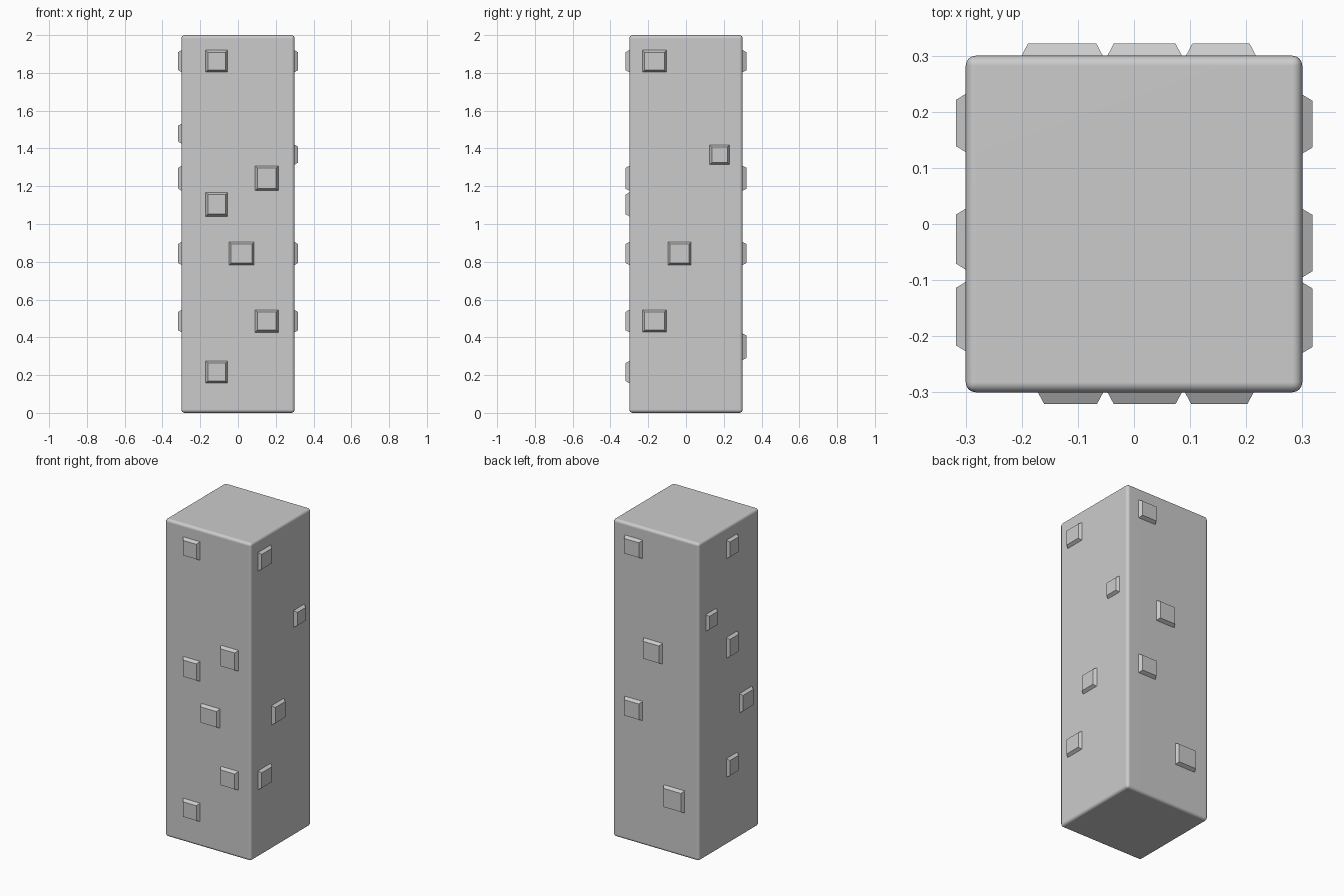
import bpy, bmesh, math
from mathutils import Matrix, Vector

old = bpy.data.objects.get("Cube")
if old:
    bpy.data.objects.remove(old, do_unlink=True)

grey = bpy.data.materials.new("plain grey")
grey.use_nodes = True
colour = (0.6, 0.6, 0.6, 1)
grey.diffuse_color = colour
grey.node_tree.nodes["Principled BSDF"].inputs["Base Color"].default_value = colour

HALF, HEIGHT, INSET = 0.3, 2.0, 0.014


def add_object(name, bm):
    mesh = bpy.data.meshes.new(name)
    bm.to_mesh(mesh)
    bm.free()
    mesh.materials.append(grey)
    obj = bpy.data.objects.new(name, mesh)
    bpy.context.collection.objects.link(obj)
    return obj


# Tall square pillar with softly rounded edges
bm = bmesh.new()
bmesh.ops.create_cube(bm, size=1, matrix=Matrix.Translation((0, 0, HEIGHT / 2))
                      @ Matrix.Diagonal((2 * HALF, 2 * HALF, HEIGHT, 1)))
bmesh.ops.bevel(bm, geom=bm.edges[:], offset=0.018, segments=4, profile=0.5,
                affect='EDGES', clamp_overlap=True)
pillar = add_object("pillar", bm)
for poly in pillar.data.polygons:
    poly.use_smooth = True
weighted = pillar.modifiers.new("even shading", 'WEIGHTED_NORMAL')
weighted.keep_sharp = True


# Raised stud with sloping sides, set on the wall turned by the given angle
def add_stud(name, angle, depth, across, z, width, height):
    bm = bmesh.new()
    bmesh.ops.create_cube(bm, size=1)
    for v in bm.verts:
        outer = v.co.y < 0
        trim = INSET if outer else 0
        v.co.x *= width - 2 * trim
        v.co.z *= height - 2 * trim
        v.co.y = -HALF - depth if outer else -HALF + 0.005
        v.co += Vector((across, 0, z))
    bm.transform(Matrix.Rotation(math.radians(angle), 4, 'Z'))
    add_object(name, bm)


# Studs on each wall: position across (seen from outside), height, width, tallness
walls = {
    "front": (0, 0.021, [
        (-0.113, 1.862, 0.122, 0.122), (0.152, 1.242, 0.128, 0.137),
        (-0.113, 1.104, 0.122, 0.132), (0.019, 0.844, 0.138, 0.127),
        (0.152, 0.486, 0.128, 0.124), (-0.113, 0.216, 0.122, 0.122)]),
    "right": (90, 0.0185, [
        (-0.167, 1.862, 0.132, 0.122), (0.178, 1.367, 0.111, 0.111),
        (-0.034, 0.844, 0.128, 0.127), (-0.167, 0.486, 0.132, 0.124)]),
    "back": (180, 0.0215, [
        (-0.155, 1.862, 0.13, 0.122), (-0.019, 1.242, 0.138, 0.137),
        (-0.155, 0.844, 0.13, 0.127), (0.128, 0.35, 0.15, 0.145)]),
    "left": (270, 0.0175, [
        (0.027, 1.862, 0.115, 0.122), (-0.18, 1.478, 0.11, 0.111),
        (0.027, 1.242, 0.115, 0.137), (0.165, 0.844, 0.13, 0.127),
        (0.027, 0.486, 0.115, 0.124)]),
}
for wall, (angle, depth, studs) in walls.items():
    for i, stud in enumerate(studs, 1):
        add_stud(f"{wall}_stud_{i}", angle, depth, *stud)
